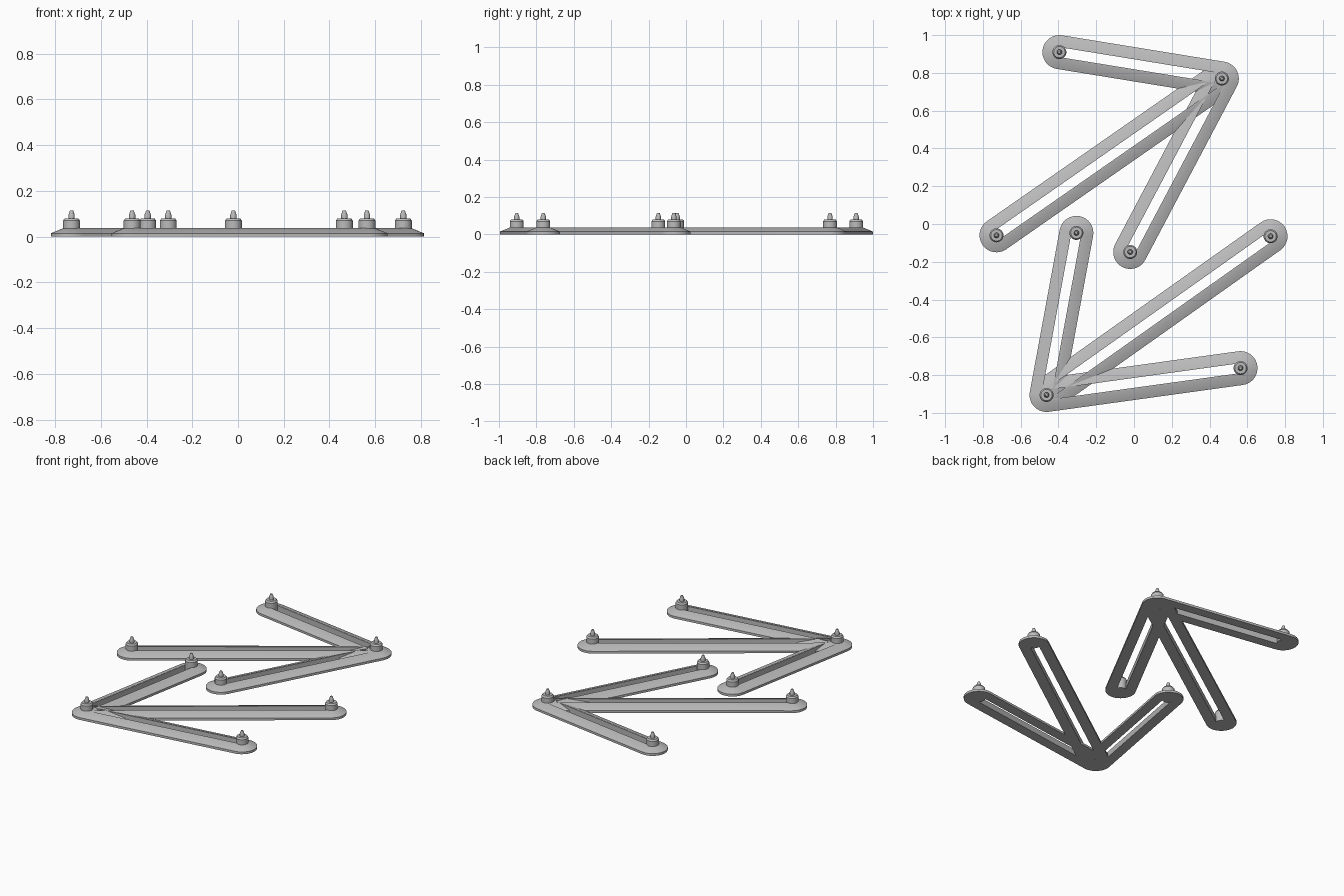
import bpy, bmesh, math
from mathutils import Vector

cube = bpy.data.objects.get("Cube")
if cube:
    bpy.data.objects.remove(cube, do_unlink=True)

grey = bpy.data.materials.new("plain_grey")
grey.use_nodes = True
colour = (0.5, 0.5, 0.5, 1)
grey.diffuse_color = colour
grey.node_tree.nodes["Principled BSDF"].inputs["Base Color"].default_value = colour

ARC = 16  # segments in each rounded end
# (radius, height) around the slotted bar section
BAR = [(0.09, 0), (0.09, 0.015), (0.034, 0.038), (0.026, 0.038), (0.026, 0)]
# (radius, height) up the peg
PEG = [(0.037, 0), (0.037, 0.07), (0.03, 0.08), (0.014, 0.08), (0.014, 0.095), (0.007, 0.115)]


def finish(name, bm):
    bmesh.ops.recalc_face_normals(bm, faces=bm.faces)
    mesh = bpy.data.meshes.new(name)
    bm.to_mesh(mesh)
    bm.free()
    mesh.materials.append(grey)
    obj = bpy.data.objects.new(name, mesh)
    bpy.context.collection.objects.link(obj)
    bpy.ops.object.select_all(action='DESELECT')
    obj.select_set(True)
    bpy.context.view_layer.objects.active = obj
    bpy.ops.object.shade_smooth_by_angle(angle=math.radians(25))


def bridge(bm, a, b):
    for i in range(len(a)):
        j = (i + 1) % len(a)
        bm.faces.new((a[i], a[j], b[j], b[i]))


def capsule(bm, start, end, radius, z):
    """Ring of vertices round a straight bar with rounded ends."""
    heading = math.atan2(end.y - start.y, end.x - start.x)
    ring = []
    for centre, turn in ((end, -math.pi / 2), (start, math.pi / 2)):
        for i in range(ARC + 1):
            a = heading + turn + math.pi * i / ARC
            ring.append(bm.verts.new((centre.x + radius * math.cos(a),
                                      centre.y + radius * math.sin(a), z)))
    return ring


def slotted_arm(name, start, end):
    bm = bmesh.new()
    rings = [capsule(bm, start, end, r, z) for r, z in BAR]
    for i, ring in enumerate(rings):
        bridge(bm, ring, rings[(i + 1) % len(rings)])
    finish(name, bm)


def peg(name, at):
    bm = bmesh.new()
    count = ARC * 2
    rings = [[bm.verts.new((at.x + r * math.cos(math.tau * i / count),
                            at.y + r * math.sin(math.tau * i / count), z))
              for i in range(count)] for r, z in PEG]
    for low, high in zip(rings, rings[1:]):
        bridge(bm, low, high)
    bm.faces.new(rings[0])
    bm.faces.new(rings[-1])
    finish(name, bm)


# Two fans of three arms, each fan meeting at a hub
fans = {
    "back": ((0.465, 0.77), {"short": (-0.395, 0.91), "long": (-0.728, -0.06), "middle": (-0.02, -0.148)}),
    "front": ((-0.463, -0.905), {"short": (-0.305, -0.047), "long": (0.723, -0.065), "middle": (0.564, -0.763)}),
}
for side, (hub, tips) in fans.items():
    hub = Vector(hub)
    peg(side + "_hub_peg", hub)
    for size, tip in tips.items():
        tip = Vector(tip)
        slotted_arm(f"{side}_{size}_arm", hub, tip)
        peg(f"{side}_{size}_tip_peg", tip)
